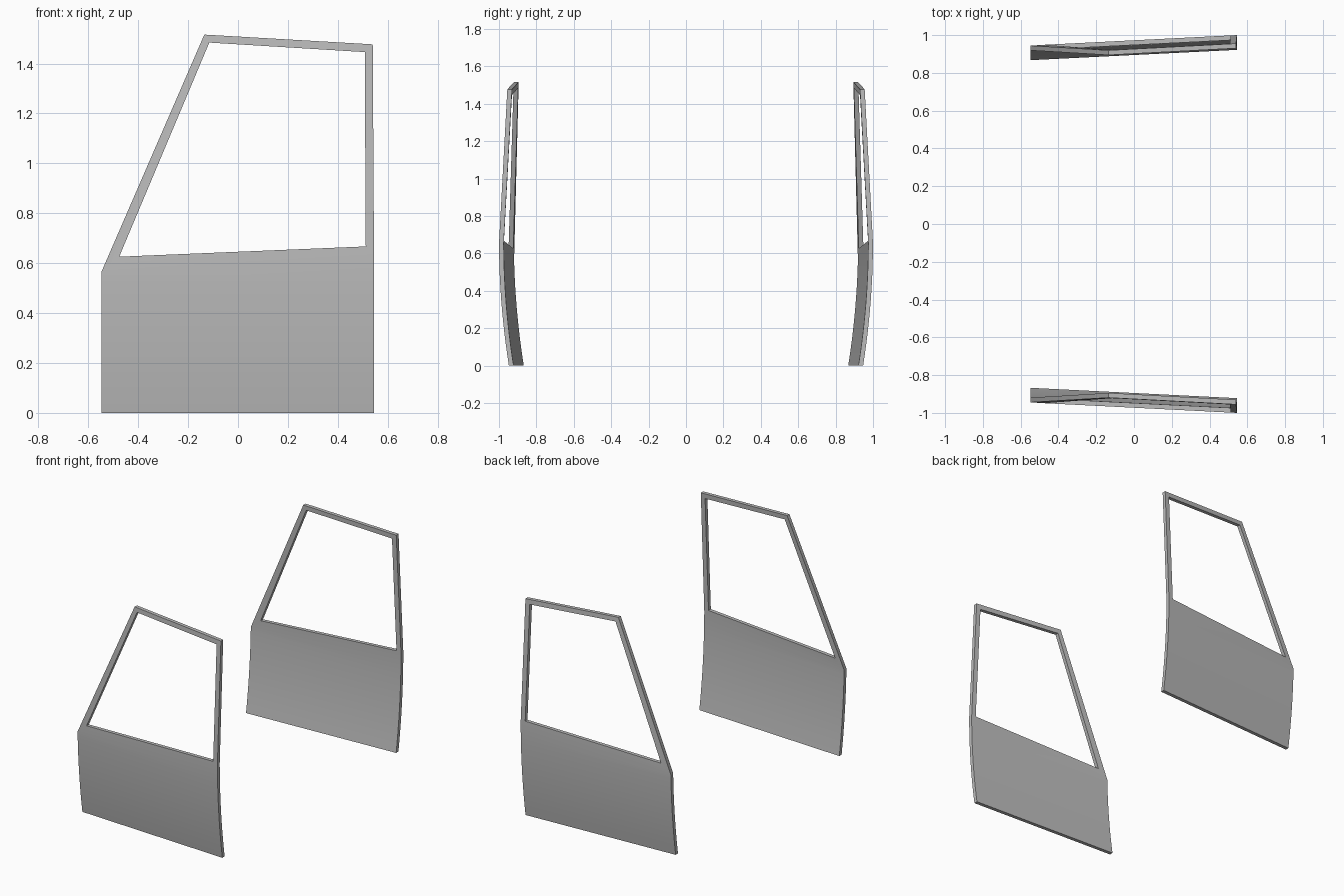
import bpy
import bmesh
import math

cube = bpy.data.objects.get("Cube")
if cube:
    bpy.data.objects.remove(cube, do_unlink=True)

GREY = (0.5, 0.5, 0.5, 1.0)
THICKNESS = 0.025
BELT = 0.67      # height of the widest bulge
SLOPE = 0.05     # doors spread apart towards +x

paint = bpy.data.materials.new("grey paint")
paint.diffuse_color = GREY
paint.use_nodes = True
paint.node_tree.nodes["Principled BSDF"].inputs["Base Color"].default_value = GREY

# Door outline and window opening, as (x, z)
POINTS = {
    "bottom_l": (-0.547, 0), "bottom_r": (0.545, 0),
    "belt_r": (0.545, 0.65), "belt_l": (-0.547, 0.566),
    "top_r": (0.54, 1.477), "top_l": (-0.135, 1.516),
    "sill_l": (-0.476, 0.626), "sill_r": (0.512, 0.667),
    "head_r": (0.508, 1.446), "head_l": (-0.115, 1.484),
}
FACES = [
    ("bottom_l", "bottom_r", "belt_r", "sill_r", "sill_l", "belt_l"),  # panel
    ("belt_r", "top_r", "head_r", "sill_r"),                           # upright
    ("top_r", "top_l", "head_l", "head_r"),                            # top rail
    ("top_l", "belt_l", "sill_l", "head_l"),                           # sloped post
]


def skin_y(x, z):
    """Outer skin: bulged below the belt, leaning inward above it."""
    if z < BELT:
        y = 1 - 0.053 * (1 - z / BELT) ** 2
    else:
        y = 1 - 0.055 * (z - BELT)
    return y - SLOPE * (0.545 - x)


def build_door(name, side):
    bm = bmesh.new()
    verts = {k: bm.verts.new((x, 0, z)) for k, (x, z) in POINTS.items()}
    for face in FACES:
        bm.faces.new([verts[k] for k in face])

    # Slice the panel into bands so it can bend
    for i in range(1, 10):
        bmesh.ops.bisect_plane(
            bm, geom=bm.verts[:] + bm.edges[:] + bm.faces[:],
            plane_co=(0, 0, i * 0.06), plane_no=(0, 0, 1))
    for v in bm.verts:
        v.co.y = side * skin_y(v.co.x, v.co.z)

    # Give the skin its thickness, inward
    result = bmesh.ops.extrude_face_region(bm, geom=bm.faces[:], use_keep_orig=True)
    inner = [g for g in result["geom"] if isinstance(g, bmesh.types.BMVert)]
    bmesh.ops.translate(bm, verts=inner, vec=(0, -side * THICKNESS, 0))
    bmesh.ops.recalc_face_normals(bm, faces=bm.faces[:])

    mesh = bpy.data.meshes.new(name)
    bm.to_mesh(mesh)
    bm.free()
    mesh.materials.append(paint)
    door = bpy.data.objects.new(name, mesh)
    bpy.context.collection.objects.link(door)

    bpy.ops.object.select_all(action="DESELECT")
    door.select_set(True)
    bpy.context.view_layer.objects.active = door
    bpy.ops.object.shade_smooth_by_angle(angle=math.radians(30))


build_door("front_door_panel", -1)
build_door("back_door_panel", 1)
